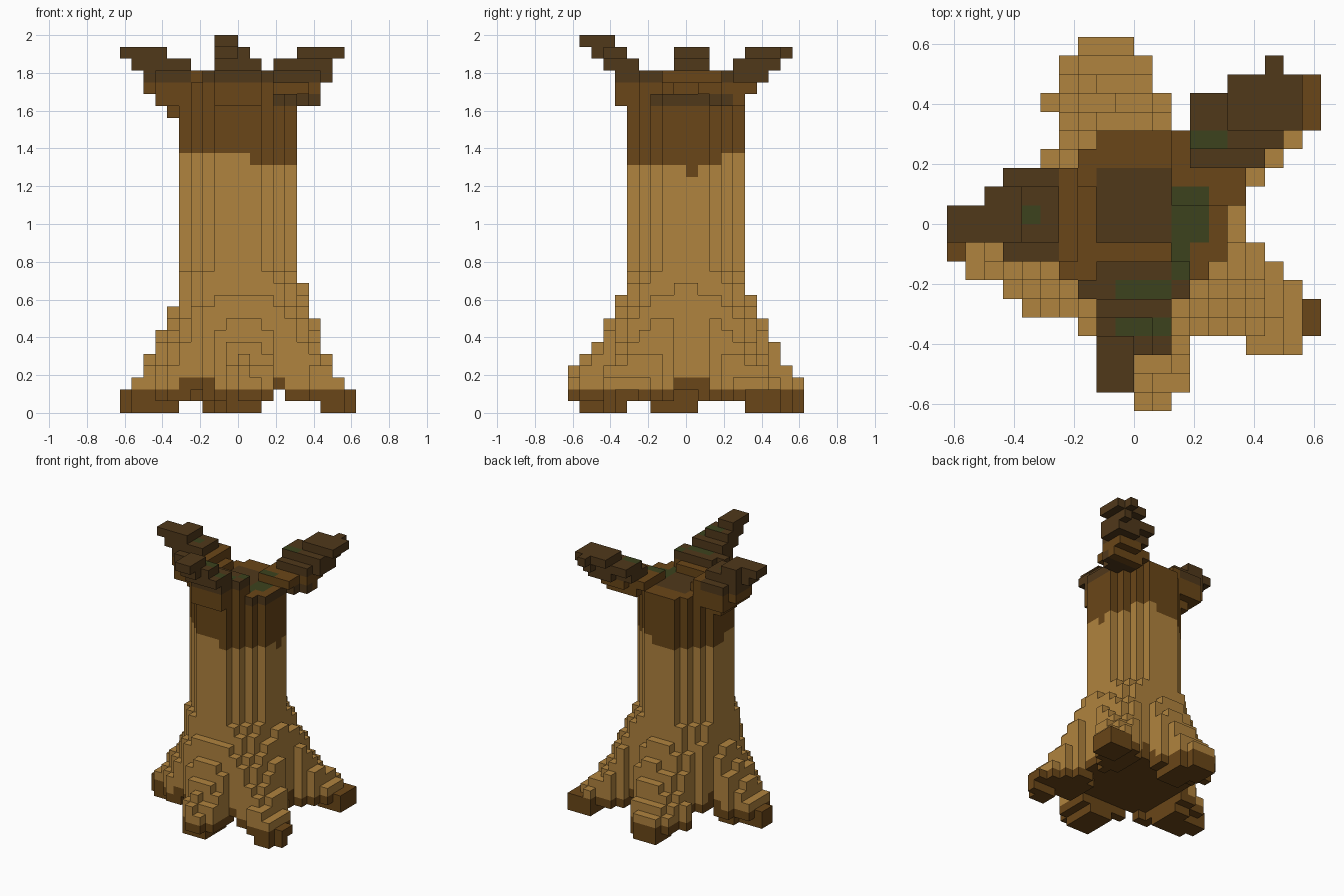
import bpy, bmesh, math
from mathutils import Vector

cube = bpy.data.objects.get("Cube")
if cube:
    bpy.data.objects.remove(cube, do_unlink=True)

U = 0.0625  # size of one block


def srgb(*rgb):
    return [((c / 255 + 0.055) / 1.055) ** 2.4 for c in rgb] + [1.0]


def material(name, color):
    m = bpy.data.materials.new(name)
    m.use_nodes = True
    m.diffuse_color = color
    bsdf = m.node_tree.nodes["Principled BSDF"]
    bsdf.inputs["Base Color"].default_value = color
    bsdf.inputs["Roughness"].default_value = 1.0
    return m


TAN, BROWN, DARK, GREEN = range(4)
MATS = [material("pale_bark", srgb(176, 131, 62)),
        material("brown_bark", srgb(106, 70, 24)),
        material("dark_bark", srgb(80, 56, 26)),
        material("moss", srgb(60, 66, 29))]

blocks = {}  # (i, j, k) -> part name


def column(part, i, j, k0, k1):
    for k in range(k0, k1):
        blocks.setdefault((i, j, k), part)


# Trunk: round column of blocks with low ribs at its corners
for i in range(-5, 5):
    for j in range(-5, 5):
        r = math.hypot(i + 0.5, j + 0.5)
        if r < 5.2:
            column("trunk", i, j, 2, 27 if r < 4.9 else 12)

# Roots: angle, length, where the foot touches the ground, plan rows (j, i from, i to)
ROOTS = [
    ("back_root", 97, 10.3, 5.3, [(9, -3, -1), (8, -4, 0), (7, -4, 0), (6, -5, 1),
                                  (5, -4, 1), (4, -4, 1), (3, -5, 0)]),
    ("back_left_root", 38, 11.2, 9.2, [(7, 7, 9), (6, 5, 9), (5, 4, 9), (4, 3, 8),
                                       (3, 3, 7), (2, 4, 6), (1, 4, 5), (0, 4, 5)]),
    ("front_left_root", -38, 11.2, 9.2, [(-1, 4, 5), (-2, 4, 6), (-3, 3, 7), (-4, 3, 8),
                                         (-5, 2, 9), (-6, 2, 9), (-7, 6, 8)]),
    ("front_root", -86, 10.5, 5.3, [(-5, -2, 2), (-6, -3, 2), (-7, -2, 2), (-8, -1, 2),
                                    (-9, -1, 2), (-10, 0, 1)]),
    ("right_root", 189, 9.4, 5.3, [(1, -7, -5), (0, -9, -5), (-1, -10, -5), (-2, -10, -5),
                                   (-3, -9, -4), (-4, -7, -4), (-5, -6, -3), (-6, -3, -3)]),
]
for part, angle, length, foot, rows in ROOTS:
    ax, ay = math.cos(math.radians(angle)), math.sin(math.radians(angle))
    for j, i0, i1 in rows:
        for i in range(i0, i1 + 1):
            x, y = i + 0.5, j + 0.5
            along, side = x * ax + y * ay, abs(x * ay - y * ax)
            slope = max(0.0, 1 - along / length)
            top = max(2, round(3 + 24 * slope ** 1.6 - 0.25 * side ** 2))
            if slope == 0 or i == 9:
                top = 2
            if along > foot and side < 1.65 and j > -10:
                low = 0
            else:
                low = 2 if along < 5 or (i == 3 and along < 8) else 1
            column(part, i, j, low, max(top, low + 1))


# Branches: each gives bottom and top of a column
def right_branch(i, j):
    d = -i
    if d <= 3 or j == -3:
        return 27, 28
    if j in (2, -2):
        return 26, 29
    return {10: 30, 9: 29, 8: 27, 7: 26}.get(d, 25), 31 if d >= 7 else 30 if d >= 5 else 29


def left_branch(i, j):
    low = max({8: 30, 7: 28}.get(i, 26), {8: 29, 7: 29, 6: 28, 5: 27}.get(j, 26))
    top_i = 31 if i >= 5 else 30 if i >= 3 else 28
    top = min(top_i, {4: 30, 3: 29, 2: 28, 1: 28}.get(j, 31))
    off_axis = abs((i + 0.5) * 0.62 - (j + 0.5) * 0.79) > 1.8
    return min(low + off_axis, top - 1), top


def front_branch(i, j):
    low = {-9: 31, -8: 30, -7: 29, -6: 26}.get(j, 25)
    top = {-6: 31, -5: 30, -4: 29, -3: 29, -2: 28}.get(j, 32)
    return low, min(top, 32 if i < 0 else max(29, 31 - i))


BRANCHES = [
    ("right_branch", right_branch, [(2, -7, -4), (1, -8, -3), (0, -10, -3),
                                    (-1, -10, -3), (-2, -7, -3), (-3, -4, -3)]),
    ("left_branch", left_branch, [(8, 7, 7), (7, 5, 8), (6, 3, 8), (5, 3, 8), (4, 2, 7),
                                  (3, 2, 6), (2, 2, 5), (1, 2, 5)]),
    ("front_branch", front_branch, [(-9, -2, -1), (-8, -2, -1), (-7, -2, 1), (-6, -2, 1),
                                    (-5, -2, 1), (-4, -3, 2), (-3, -2, 2), (-2, -2, 1)]),
]
for part, shape, rows in BRANCHES:
    for j, i0, i1 in rows:
        for i in range(i0, i1 + 1):
            column(part, i, j, *shape(i, j))

# Moss patches on upward faces: i from, i to, j from, j to
MOSS = [(2, 3, -1, 1), (2, 2, -3, -2), (-1, 1, -4, -4), (-1, 1, -6, -6),
        (3, 4, 4, 4), (-6, -6, 0, 0)]


def colour(part, i, j, k, n):
    r = math.hypot(i + 0.5, j + 0.5)
    if n.z > 0 and k >= 26 and any(a <= i <= b and c <= j <= d for a, b, c, d in MOSS):
        return GREEN
    if part == "left_branch":
        return DARK if k >= 28 or (k == 26 and j < 4) else BROWN
    if part.endswith("branch"):
        return DARK if k >= 28 and not (part == "right_branch" and i == -4) else BROWN
    if k < 2 or (k == 2 and (r < 6.6 or n.z < 0)) or (k == 3 and part == "trunk"):
        return BROWN
    edge = 22 if (i < 1 and j < 0) or (i > 0 and j > 2) else 20 if i == 4 and j == 0 else 21
    if k < edge:
        return TAN
    core = -2 <= i <= 1 and -1 <= j <= 2
    east_band = n.z == 0 and i >= 3 and -3 <= j <= 3
    return DARK if k == 26 and (core or east_band) else BROWN


# Skin of exposed block faces for each part
AXES = [Vector(a) for a in ((1, 0, 0), (-1, 0, 0), (0, 1, 0), (0, -1, 0), (0, 0, 1), (0, 0, -1))]


def build(part):
    bm = bmesh.new()
    for (i, j, k), owner in blocks.items():
        if owner != part:
            continue
        center = Vector((i + 0.5, j + 0.5, k + 0.5))
        for n in AXES:
            if (i + int(n.x), j + int(n.y), k + int(n.z)) in blocks:
                continue
            u = Vector((n.y, n.z, n.x))
            v = n.cross(u)
            corners = [(-1, -1), (1, -1), (1, 1), (-1, 1)]
            face = bm.faces.new([bm.verts.new((center + (n + u * a + v * b) / 2) * U)
                                 for a, b in corners])
            face.material_index = colour(part, i, j, k, n)
    bmesh.ops.remove_doubles(bm, verts=bm.verts, dist=0.001)
    mesh = bpy.data.meshes.new(part)
    bm.to_mesh(mesh)
    bm.free()
    for m in MATS:
        mesh.materials.append(m)
    bpy.context.collection.objects.link(bpy.data.objects.new(part, mesh))


for name in ["trunk"] + [r[0] for r in ROOTS] + [b[0] for b in BRANCHES]:
    build(name)
